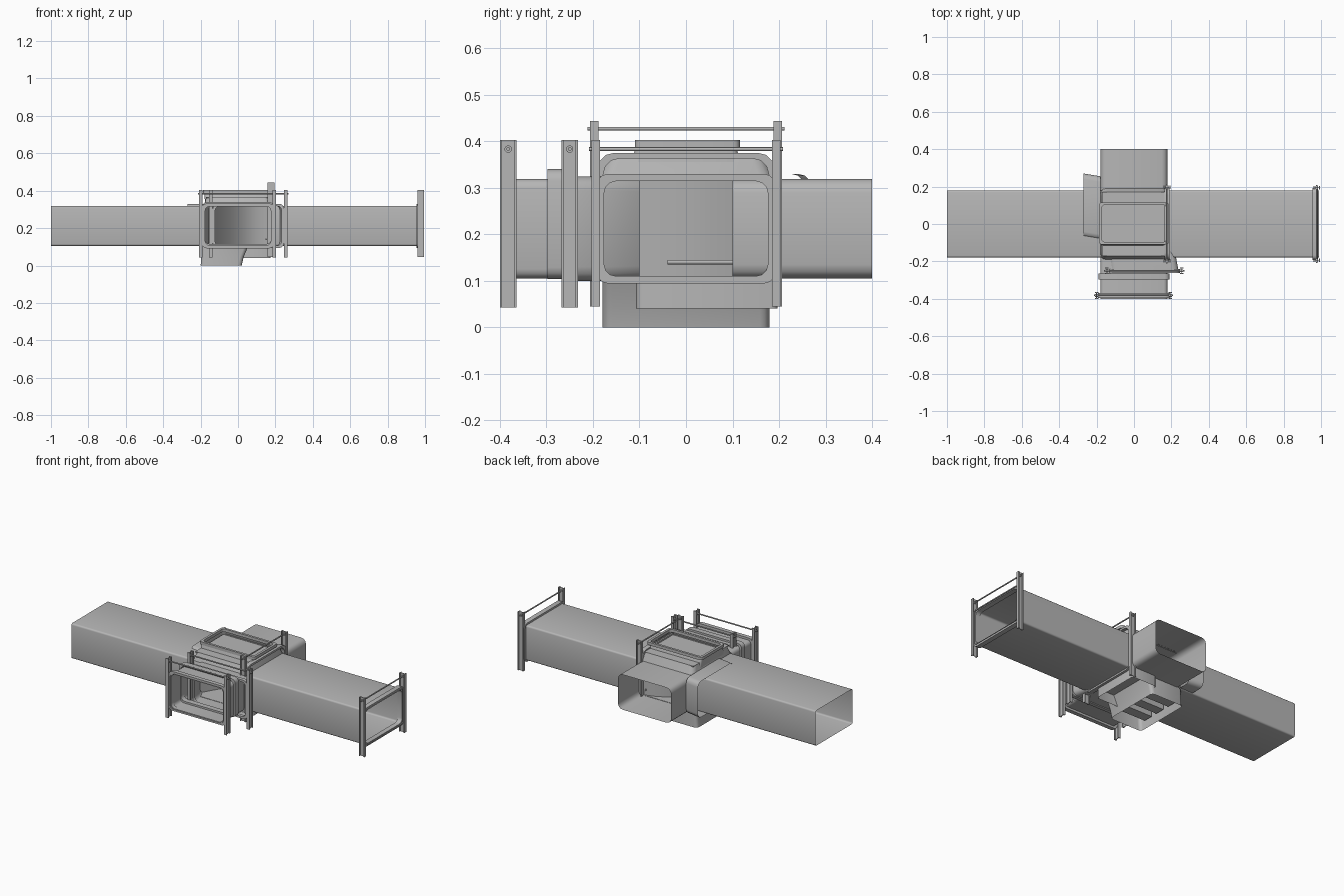
import bpy, bmesh, math
from mathutils import Vector

cube = bpy.data.objects.get("Cube")
if cube:
    bpy.data.objects.remove(cube, do_unlink=True)

steel = bpy.data.materials.new("galvanised grey")
steel.use_nodes = True
grey = (0.47, 0.47, 0.47, 1)
steel.diffuse_color = grey
steel.node_tree.nodes["Principled BSDF"].inputs["Base Color"].default_value = grey


def place(axis, t, u, v):
    # t runs along the axis; u, v span the cross-section
    return {"x": (t, u, v), "y": (u, t, v), "z": (u, v, t)}[axis]


def finish(name, bm, smooth=0):
    bmesh.ops.recalc_face_normals(bm, faces=bm.faces)
    mesh = bpy.data.meshes.new(name)
    bm.to_mesh(mesh)
    bm.free()
    mesh.materials.append(steel)
    ob = bpy.data.objects.new(name, mesh)
    bpy.context.collection.objects.link(ob)
    if smooth:
        bpy.ops.object.select_all(action="DESELECT")
        ob.select_set(True)
        bpy.context.view_layer.objects.active = ob
        bpy.ops.object.shade_smooth_by_angle(angle=math.radians(smooth))
    return ob


def outline(cu, cv, hu, hv, r, segs=3):
    points = []
    for i, (su, sv) in enumerate(((1, 1), (-1, 1), (-1, -1), (1, -1))):
        for k in range(segs + 1):
            a = math.pi / 2 * (i + k / segs)
            points.append((cu + su * (hu - r) + r * math.cos(a),
                           cv + sv * (hv - r) + r * math.sin(a)))
    return points


def tube(name, axis, sections, r=0.025, closed=False, smooth=50):
    # sections: (t, centre u, centre v, half u, half v)
    bm = bmesh.new()
    rings = [[bm.verts.new(place(axis, s[0], u, v)) for u, v in outline(*s[1:], r)]
             for s in sections]
    pairs = list(zip(rings, rings[1:]))
    if closed:
        pairs.append((rings[-1], rings[0]))
    for a, b in pairs:
        for i in range(len(a)):
            j = (i + 1) % len(a)
            bm.faces.new((a[i], a[j], b[j], b[i]))
    return finish(name, bm, smooth)


def rim(name, axis, t0, t1, cu, cv, hu, hv, w, r=0.025):
    outer, inner = (cu, cv, hu, hv), (cu, cv, hu - w, hv - w)
    return tube(name, axis, [(t0, *outer), (t1, *outer), (t1, *inner), (t0, *inner)],
                r, closed=True, smooth=35)


def boxes(name, items):
    # items: (low corner, high corner)
    bm = bmesh.new()
    for lo, hi in items:
        lo, hi = Vector(lo), Vector(hi)
        made = bmesh.ops.create_cube(bm, size=1)["verts"]
        for vert in made:
            vert.co = (lo + hi) / 2 + vert.co * (hi - lo)
    return finish(name, bm)


def rod(name, start, end, radius=0.004):
    start, end = Vector(start), Vector(end)
    bm = bmesh.new()
    bmesh.ops.create_cone(bm, cap_ends=True, segments=10, radius1=radius,
                          radius2=radius, depth=(end - start).length)
    turn = (end - start).to_track_quat("Z", "Y").to_matrix()
    bmesh.ops.rotate(bm, verts=bm.verts, cent=(0, 0, 0), matrix=turn)
    bmesh.ops.translate(bm, verts=bm.verts, vec=(start + end) / 2)
    return finish(name, bm, 40)


def hanger(name, axis, t, c, hu, z0, z1, rod_z):
    # a pair of channel posts joined by a tie rod
    for side, tag in ((-1, "low"), (1, "high")):
        a, b = c + side * (hu - 0.009), c + side * (hu + 0.009)
        lo, hi = min(a, b), max(a, b)
        m = c + side * hu
        items = [(place(axis, t + d - 0.0025, lo, z0), place(axis, t + d + 0.0025, hi, z1))
                 for d in (-0.0155, 0.0155)]
        items.append((place(axis, t - 0.016, m - 0.002, z0),
                      place(axis, t + 0.016, m + 0.002, z1)))
        boxes(f"{name}_post_{tag}", items)
        rod(f"{name}_nut_{tag}", place(axis, t, m - 0.008, rod_z),
            place(axis, t, m + 0.008, rod_z), 0.008)
    rod(f"{name}_tie_rod", place(axis, t, c - hu - 0.015, rod_z),
        place(axis, t, c + hu + 0.015, rod_z))


MID, HALF, HZ = 0.212, 0.179, 0.107

# Main ducts and side branches
duct = (0, MID, HALF, HZ)
tube("duct_right", "x", [(-1, *duct), (-HALF, *duct)], 0.01, smooth=80)
tube("duct_left", "x", [(HALF, *duct), (0.99, *duct)], 0.01, smooth=80)
tube("branch_back", "y", [(0.1, *duct), (0.4, *duct)], 0.03)
tube("branch_front", "y", [(-0.4, *duct), (-0.15, *duct)], 0.02)

# Junction roof and floor
boxes("junction_panels", [((-HALF, -HALF, z - 0.002), (HALF, HALF, z + 0.002))
                          for z in (MID - HZ, MID + HZ)])

# Offset transitions beside the junction
tube("offset_right", "x", [(-0.27, 0.1, 0.22, 0.17, 0.11), (-0.18, 0.085, 0.22, 0.17, 0.11)], 0.03)
tube("offset_front", "y", [(-0.25, 0.055, MID, 0.183, 0.112),
                           (-0.17, 0.04, MID, 0.183, 0.112),
                           (-0.1, 0, MID, 0.18, 0.11)], 0.03)

# Curved turning vane in the junction
bm = bmesh.new()
edge = []
for i in range(13):
    s = i / 12
    x = -HALF + 2 * HALF * s
    y = -HALF + 2 * HALF * s + 0.09 * math.sin(math.pi * s)
    edge.append([bm.verts.new((x, min(y, HALF), z)) for z in (MID - HZ, MID + HZ)])
for a, b in zip(edge, edge[1:]):
    bm.faces.new((a[0], b[0], b[1], a[1]))
finish("turning_vane", bm, 40)
rod("vane_rod", (0.15, -0.04, 0.14), (0.15, 0.18, 0.14), 0.005)

# End flanges and collars
rim("flange_front", "y", -0.395, -0.37, 0, MID, 0.192, 0.12, 0.016)
rim("flange_left", "x", 0.955, 0.985, 0, MID, 0.192, 0.118, 0.016)
rim("collar_front", "y", -0.298, -0.265, 0, 0.222, 0.19, 0.118, 0.012)
rim("flange_offset", "y", -0.262, -0.24, 0.055, MID, 0.19, 0.118, 0.012)
rim("flange_junction", "x", 0.162, 0.19, 0, 0.235, 0.19, 0.14, 0.012, 0.035)

# Hangers
hanger("front_hanger", "y", -0.382, -0.003, 0.197, 0.042, 0.403, 0.383)
hanger("offset_hanger", "y", -0.25, 0.055, 0.2, 0.042, 0.403, 0.383)
hanger("junction_hanger", "x", 0.176, 0, 0.197, 0.045, 0.443, 0.427)
hanger("left_hanger", "x", 0.977, 0, 0.194, 0.045, 0.403, 0.383)

# Raised top hatch
tube("hatch_neck", "z", [(0.318, 0, 0, 0.175, 0.13), (0.385, -0.005, 0, 0.175, 0.108)], 0.015)
rim("hatch_rim", "z", 0.385, 0.403, 0, 0.003, 0.186, 0.113, 0.014, 0.015)
boxes("hatch_floor", [((-0.172, -0.105, 0.362), (0.165, 0.105, 0.366))])
tube("hatch_base", "z", [(0.318, 0, 0, 0.18, 0.19), (0.366, 0, 0, 0.17, 0.17)], 0.03)
boxes("hatch_base_lip", [((-0.17, s * 0.14 - 0.03, 0.362), (0.17, s * 0.14 + 0.03, 0.367))
                         for s in (-1, 1)])

# Lower outlets and their slats
tube("outlet_main", "z", [(0, -0.09, 0, 0.11, HALF), (0.045, -0.083, 0, 0.113, HALF),
                          (0.105, -0.07, 0, 0.125, HALF)], 0.02)
tube("outlet_side", "z", [(0.04, 0.09, 0.045, 0.085, 0.152), (0.105, 0.09, 0.045, 0.085, 0.152)], 0.015)
for i in range(3):
    y = -0.1 + 0.1 * i
    boxes(f"outlet_slat_{i + 1}", [((-0.185, y - 0.03, 0.04), (0.01, y + 0.03, 0.044)),
                                   ((-0.185, y + 0.026, 0.04), (0.01, y + 0.03, 0.1))])
